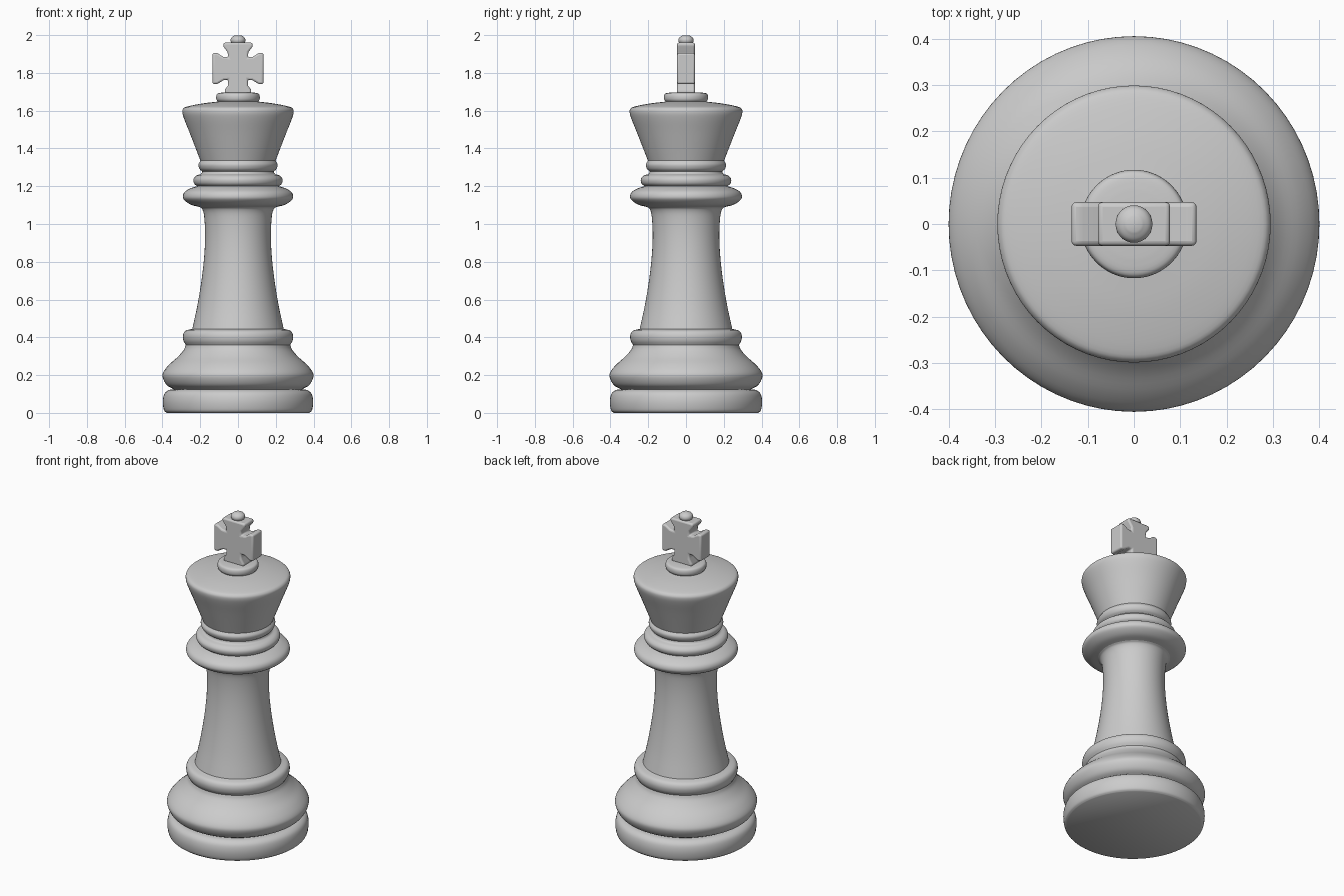
import bpy, bmesh, math
from mathutils import Vector

if "Cube" in bpy.data.objects:
    bpy.data.objects.remove(bpy.data.objects["Cube"])

SEGMENTS = 72


def smooth_path(pts, steps=4):
    """Catmull-Rom curve through the profile points."""
    p = [Vector(q) for q in pts]
    p = [2 * p[0] - p[1]] + p + [2 * p[-1] - p[-2]]
    out = []
    for i in range(1, len(p) - 2):
        a, b, c, d = p[i - 1:i + 3]
        for s in range(steps):
            t = s / steps
            out.append(0.5 * (2 * b + (c - a) * t + (2 * a - 5 * b + 4 * c - d) * t ** 2
                              + (3 * b - a - 3 * c + d) * t ** 3))
    return out + [p[-2]]


def finish(name, bm, angle=40):
    bmesh.ops.recalc_face_normals(bm, faces=bm.faces)
    me = bpy.data.meshes.new(name)
    bm.to_mesh(me)
    bm.free()
    ob = bpy.data.objects.new(name, me)
    bpy.context.collection.objects.link(ob)
    bpy.ops.object.select_all(action='DESELECT')
    ob.select_set(True)
    bpy.context.view_layer.objects.active = ob
    bpy.ops.object.shade_smooth_by_angle(angle=math.radians(angle))
    return ob


def lathe(name, pts, cap_bottom=False, cap_top=False):
    """Turn a radius/height profile around z, leaving the joints open."""
    bm = bmesh.new()
    rings = []
    for r, z in smooth_path(pts):
        rings.append([bm.verts.new((0.995 * r * math.cos(a), 1.008 * r * math.sin(a), z))
                      for a in (2 * math.pi * k / SEGMENTS for k in range(SEGMENTS))])
    for lo, hi in zip(rings, rings[1:]):
        for k in range(SEGMENTS):
            n = (k + 1) % SEGMENTS
            bm.faces.new((lo[k], lo[n], hi[n], hi[k]))
    if cap_bottom:
        bm.faces.new(rings[0])
    if cap_top:
        bm.faces.new(rings[-1])
    ob = finish(name, bm)
    # open bands must face outward
    me = ob.data
    if sum(f.normal.dot(Vector((f.center.x, f.center.y, 0))) * f.area for f in me.polygons) < 0:
        me.flip_normals()
    return ob


# Foot and swelling base
lathe("foot", [(.38, 0), (.394, .015), (.4, .06), (.392, .1), (.37, .12), (.342, .125)],
      cap_bottom=True)
lathe("base_swell", [(.342, .125), (.38, .148), (.401, .19), (.395, .22), (.365, .257),
                     (.32, .297), (.288, .335), (.278, .36)])
lathe("base_ring", [(.278, .36), (.29, .382), (.293, .41), (.28, .434), (.243, .445)])

# Tapered stem
lathe("stem", [(.243, .445), (.216, .57), (.193, .71), (.179, .84), (.175, .95),
               (.18, 1.04), (.19, 1.078), (.204, 1.09)])

# Collar and the two neck rings
lathe("collar", [(.204, 1.09), (.25, 1.102), (.284, 1.125), (.294, 1.145), (.284, 1.17),
                 (.25, 1.19), (.218, 1.2)])
lathe("lower_neck_ring", [(.218, 1.2), (.234, 1.215), (.237, 1.238), (.222, 1.256),
                          (.197, 1.265), (.19, 1.278)])
lathe("upper_neck_ring", [(.19, 1.278), (.205, 1.292), (.211, 1.315), (.2, 1.335)])

# Flared crown with its shallow sloping top
lathe("crown", [(.2, 1.335), (.225, 1.4), (.258, 1.485), (.286, 1.555), (.296, 1.59),
                (.292, 1.61), (.27, 1.622), (.19, 1.638), (.107, 1.648)])
lathe("finial_ring", [(.107, 1.648), (.115, 1.66), (.115, 1.68), (.105, 1.692), (.07, 1.697)],
      cap_top=True)

# Flared cross: half outline mirrored in x, then extruded in y
half = [(.07, 1.69), (.07, 1.71), (.052, 1.735), (.052, 1.765), (.075, 1.762), (.11, 1.741),
        (.135, 1.741), (.135, 1.905), (.11, 1.905), (.078, 1.885), (.052, 1.882), (.055, 1.91),
        (.078, 1.94), (.078, 1.96)]
outline = half + [(-x, z) for x, z in reversed(half)]
bm = bmesh.new()
face = bm.faces.new([bm.verts.new((x, -.047, z)) for x, z in outline])
ext = bmesh.ops.extrude_face_region(bm, geom=[face])
bmesh.ops.translate(bm, vec=(0, .094, 0),
                    verts=[v for v in ext["geom"] if isinstance(v, bmesh.types.BMVert)])
cross = finish("cross", bm)
bevel = cross.modifiers.new("rounded_edges", 'BEVEL')
bevel.width = .01
bevel.segments = 3
bevel.limit_method = 'ANGLE'
bevel.angle_limit = math.radians(40)

# Small button on top of the cross
lathe("top_button", [(.034, 1.955), (.04, 1.972), (.034, 1.988), (.016, 1.999)], cap_top=True)
